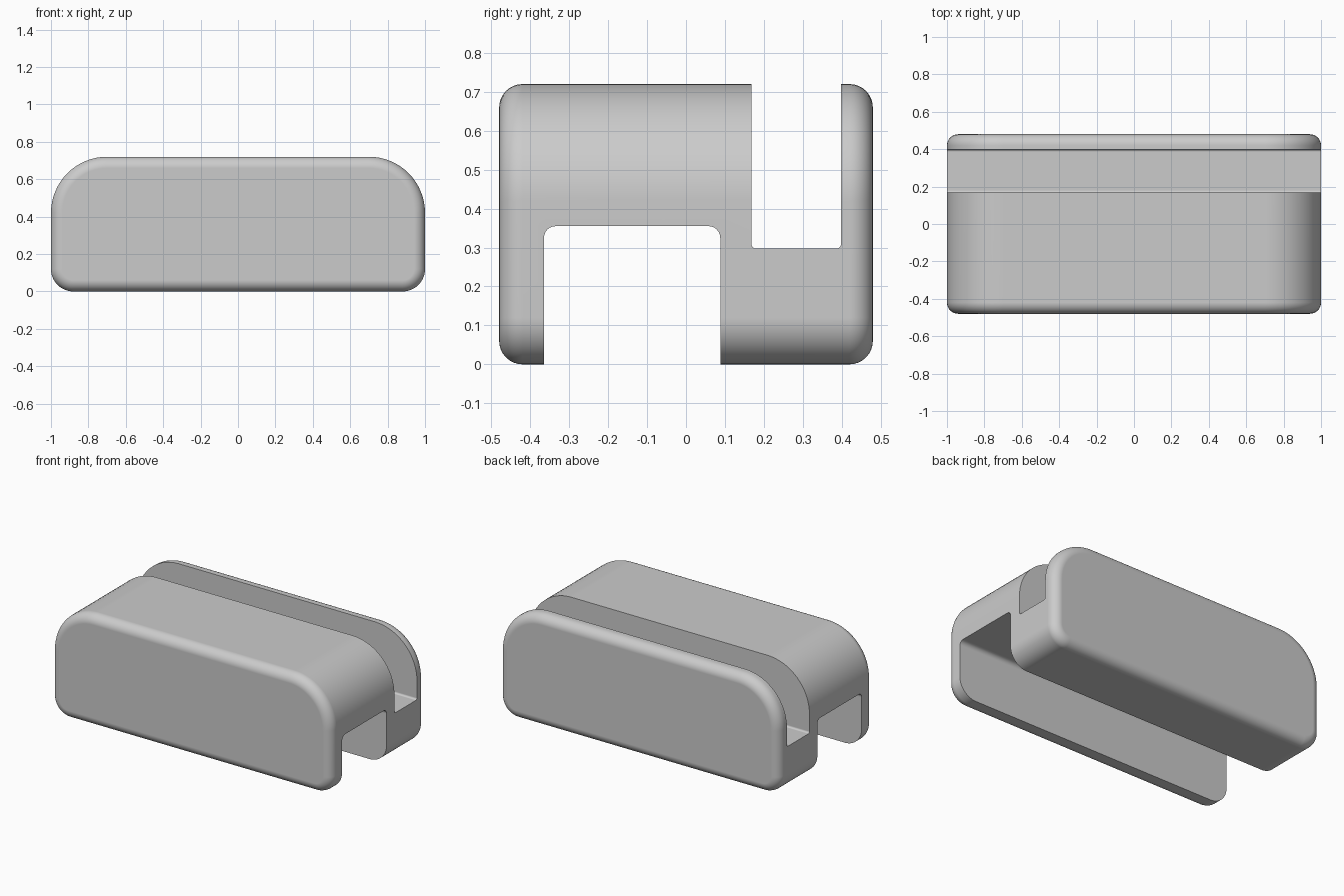
import bpy, bmesh, math

if "Cube" in bpy.data.objects:
    bpy.data.objects.remove(bpy.data.objects["Cube"])

HALF_X, HALF_Y, HEIGHT, EDGE = 1.0, 0.48, 0.72, 0.06


def rounded_rect(x0, x1, z0, z1, r_low, r_high, inset=0.0, seg=16):
    """Outline with separate bottom and top corner radii, shrunk by inset."""
    pts = []
    corners = [(x1, z0, -1, 1, r_low, -90), (x1, z1, -1, -1, r_high, 0),
               (x0, z1, 1, -1, r_high, 90), (x0, z0, 1, 1, r_low, 180)]
    for x, z, sx, sz, r, start in corners:
        for i in range(seg + 1):
            a = math.radians(start + 90 * i / seg)
            pts.append((x + sx * r + (r - inset) * math.cos(a),
                        z + sz * r + (r - inset) * math.sin(a)))
    return pts


def loft(name, rings):
    """Skin a list of equal-length point rings and cap both ends."""
    bm = bmesh.new()
    loops = [[bm.verts.new(p) for p in ring] for ring in rings]
    for a, b in zip(loops, loops[1:]):
        for i in range(len(a)):
            j = (i + 1) % len(a)
            bm.faces.new((a[i], a[j], b[j], b[i]))
    bm.faces.new(loops[0])
    bm.faces.new(loops[-1])
    bmesh.ops.recalc_face_normals(bm, faces=bm.faces)
    mesh = bpy.data.meshes.new(name)
    bm.to_mesh(mesh)
    bm.free()
    obj = bpy.data.objects.new(name, mesh)
    bpy.context.collection.objects.link(obj)
    return obj


# Body: rounded outline swept front to back, with filleted front and back rims
layers = []
for side in (-1, 1):
    steps = [math.radians(90 * i / 8) for i in range(9)]
    for a in (steps if side < 0 else reversed(steps)):
        layers.append((side * (HALF_Y - EDGE * (1 - math.sin(math.pi / 2 - a))),
                       EDGE * (1 - math.sin(a))))
body = loft("clip_body", [
    [(x, y, z) for x, z in rounded_rect(-HALF_X, HALF_X, 0, HEIGHT, 0.12, 0.30, d)]
    for y, d in layers])

# Slots running the full width: wide one from below, narrow one from above
slots = [("lower_slot_cutter", (-0.365, 0.088, -0.3, 0.355, 0.01, 0.03)),
         ("upper_slot_cutter", (0.168, 0.398, 0.297, 1.0, 0.012, 0.01))]
for name, dims in slots:
    outline = rounded_rect(*dims, seg=6)
    cutter = loft(name, [[(x, y, z) for y, z in outline] for x in (-1.2, 1.2)])
    cutter.hide_render = True
    cutter.hide_set(True)
    cut = body.modifiers.new(name, 'BOOLEAN')
    cut.operation = 'DIFFERENCE'
    cut.solver = 'EXACT'
    cut.object = cutter

# Bake the cuts, then shade smooth with crisp slot edges
bpy.context.view_layer.objects.active = body
body.select_set(True)
for m in list(body.modifiers):
    bpy.ops.object.modifier_apply(modifier=m.name)
for name, _ in slots:
    bpy.data.objects.remove(bpy.data.objects[name])
bpy.ops.object.shade_smooth_by_angle(angle=math.radians(30))
weighted = body.modifiers.new("even_shading", 'WEIGHTED_NORMAL')
weighted.keep_sharp = True

grey = bpy.data.materials.new("light_grey")
grey.diffuse_color = (0.6, 0.6, 0.6, 1)
grey.use_nodes = True
grey.node_tree.nodes["Principled BSDF"].inputs["Base Color"].default_value = grey.diffuse_color
body.data.materials.clear()
body.data.materials.append(grey)
